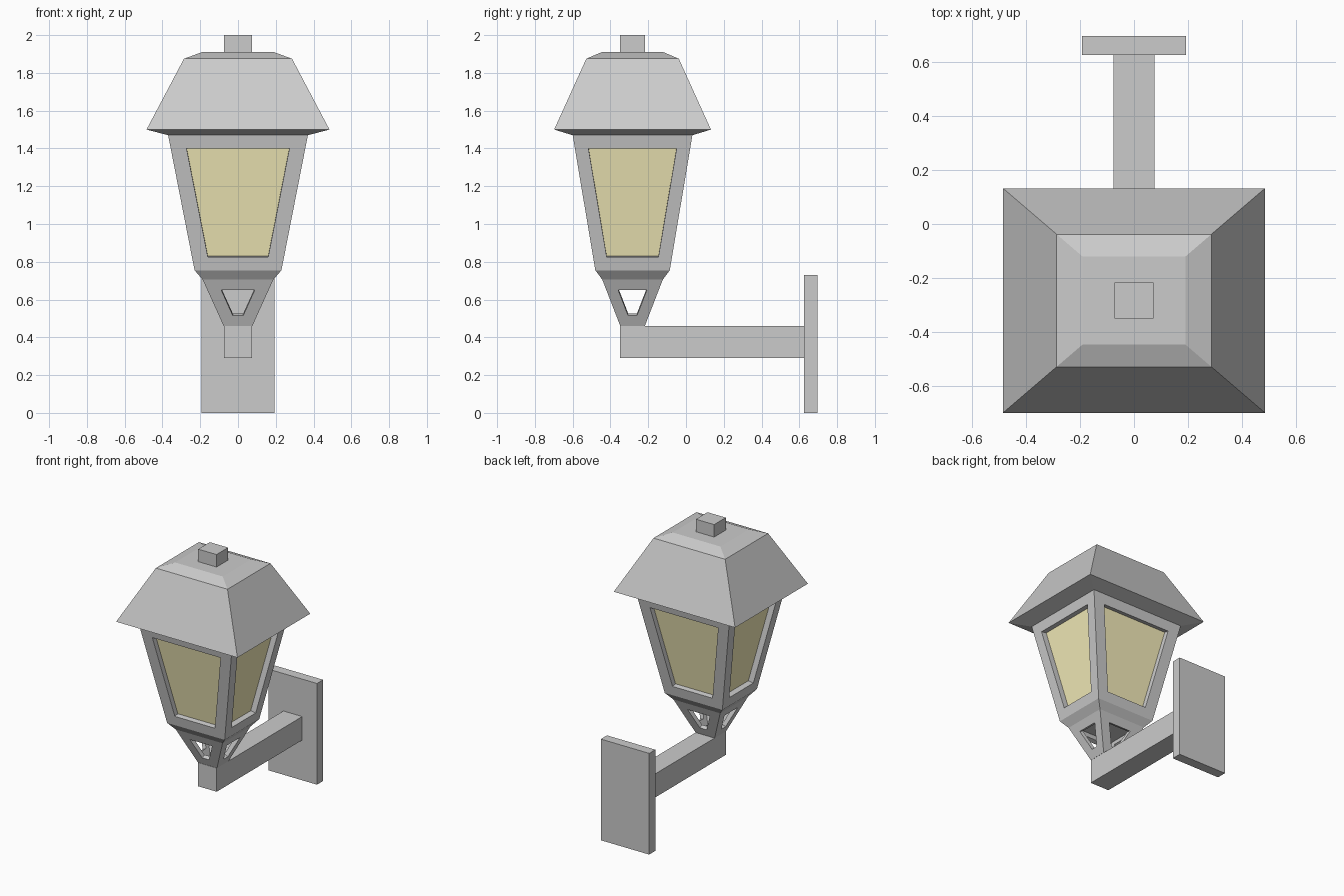
import bpy, bmesh

if "Cube" in bpy.data.objects:
    bpy.data.objects.remove(bpy.data.objects["Cube"])

CENTRE_Y = -0.283   # lantern axis
STRETCH = 1.167     # lantern is wider in x than in y


def finish(bm, name):
    bmesh.ops.recalc_face_normals(bm, faces=bm.faces)
    me = bpy.data.meshes.new(name)
    bm.to_mesh(me)
    bm.free()
    ob = bpy.data.objects.new(name, me)
    bpy.context.collection.objects.link(ob)
    return ob


def loft(rings, caps=True):
    """Square rings given as (z, half width); returns bmesh and side faces per level."""
    bm = bmesh.new()
    loops = [[bm.verts.new((sx * h, sy * h, z))
              for sx, sy in ((-1, -1), (1, -1), (1, 1), (-1, 1))] for z, h in rings]
    levels = [[bm.faces.new((a[i], a[(i + 1) % 4], b[(i + 1) % 4], b[i])) for i in range(4)]
              for a, b in zip(loops, loops[1:])]
    if caps:
        bm.faces.new(loops[0][::-1])
        bm.faces.new(loops[-1])
    bm.normal_update()
    return bm, levels


def place(bm):
    bmesh.ops.scale(bm, vec=(STRETCH, 1, 1), verts=bm.verts)
    bmesh.ops.translate(bm, vec=(0, CENTRE_Y, 0), verts=bm.verts)


def inset(bm, faces, width):
    bmesh.ops.inset_individual(bm, faces=faces, thickness=width, use_even_offset=True)
    bm.normal_update()


def box(name, x, y0, y1, z0, z1):
    bm = bmesh.new()
    bmesh.ops.create_cube(bm, size=1)
    bmesh.ops.scale(bm, vec=(2 * x, y1 - y0, z1 - z0), verts=bm.verts)
    bmesh.ops.translate(bm, vec=(0, (y0 + y1) / 2, (z0 + z1) / 2), verts=bm.verts)
    return finish(bm, name)


# wall plate and arm
box("wall_plate", 0.193, 0.625, 0.695, 0, 0.73)
box("arm", 0.075, -0.35, 0.625, 0.29, 0.46)

# roof with sloping eave underside, and finial
bm, _ = loft([(1.47, 0.317), (1.5, 0.415), (1.875, 0.245), (1.91, 0.163)])
place(bm)
finish(bm, "roof")
box("roof_finial", 0.073, CENTRE_Y - 0.066, CENTRE_Y + 0.066, 1.91, 2.0)

# lantern body with recessed glass panes
bm, levels = loft([(0.705, 0.16), (0.755, 0.197), (1.47, 0.317)])
inset(bm, levels[1], 0.071)
panes = bmesh.ops.extrude_discrete_faces(bm, faces=levels[1])["faces"]
bm.normal_update()
for f in panes:
    f.material_index = 1
    bmesh.ops.translate(bm, vec=f.normal * -0.035, verts=f.verts)
place(bm)
body = finish(bm, "lantern_body")
frame = bpy.data.materials.new("frame_grey")
frame.diffuse_color = (0.8, 0.8, 0.8, 1)
frame.use_nodes = True
frame.node_tree.nodes["Principled BSDF"].inputs["Base Color"].default_value = frame.diffuse_color
glass = bpy.data.materials.new("yellow_glass")
glass.diffuse_color = (0.92, 0.85, 0.49, 1)
glass.use_nodes = True
glass.node_tree.nodes["Principled BSDF"].inputs["Base Color"].default_value = glass.diffuse_color
body.data.materials.append(frame)
body.data.materials.append(glass)

# open cage between lantern and arm
bm, levels = loft([(0.46, 0.065), (0.705, 0.16)], caps=False)
inset(bm, levels[0], 0.059)
bmesh.ops.delete(bm, geom=levels[0], context='FACES')
place(bm)
cage = finish(bm, "lower_cage")
sol = cage.modifiers.new("thickness", 'SOLIDIFY')
sol.thickness = 0.03
sol.offset = -1
sol.use_even_offset = True
